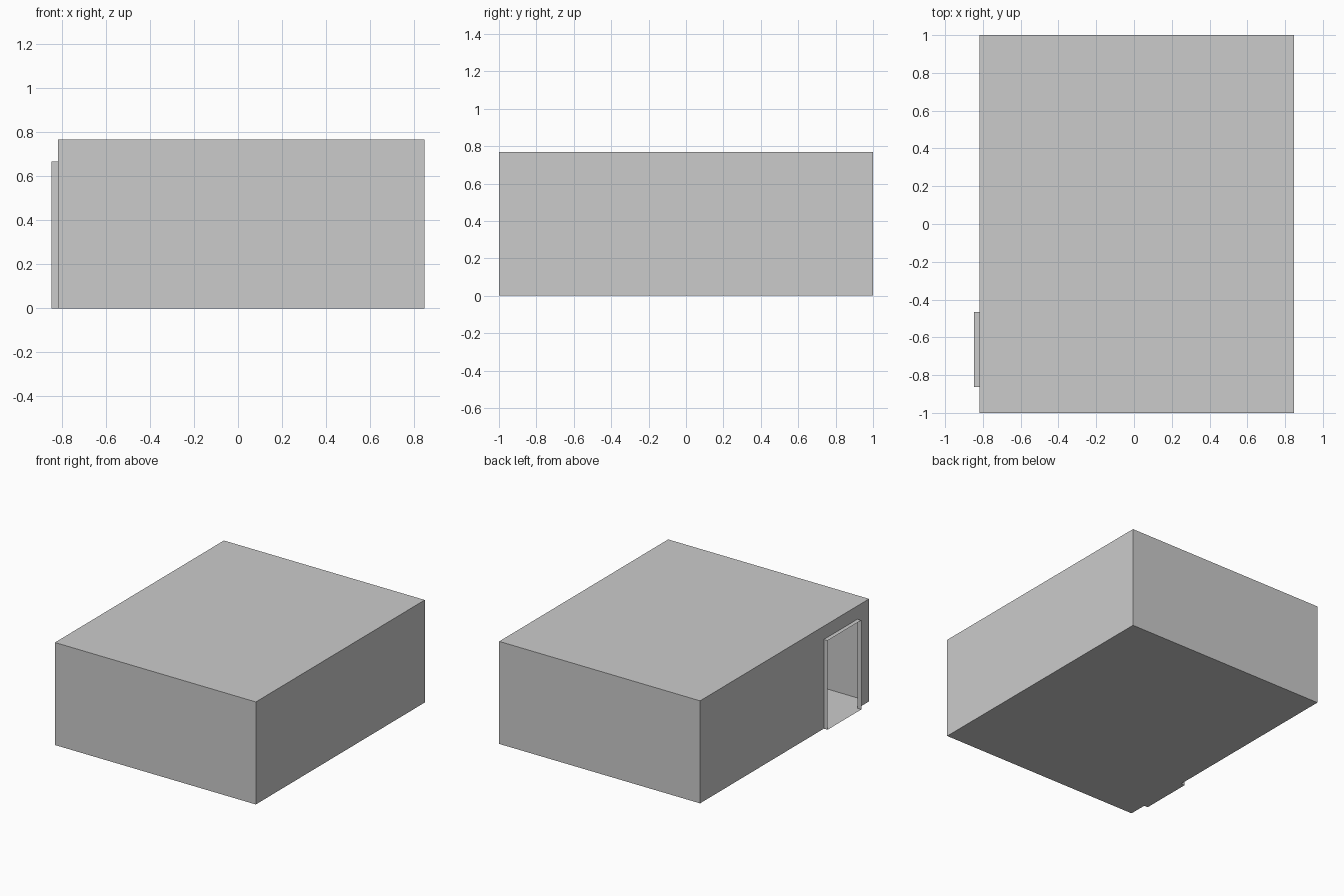
import bpy, bmesh

if "Cube" in bpy.data.objects:
    bpy.data.objects.remove(bpy.data.objects["Cube"])

X0, X1 = -0.817, 0.848      # room extent in x
LIP = -0.848                # outer edge of the doorway lip
Y, H = 1.0, 0.768           # half length, height
D0, D1, DH = -0.864, -0.465, 0.668   # doorway sides and height


def make_object(name, faces):
    """Build a thin sheet object from a few polygons."""
    bm = bmesh.new()
    for pts in faces:
        bm.faces.new([bm.verts.new(p) for p in pts])
    bmesh.ops.remove_doubles(bm, verts=bm.verts, dist=1e-5)
    me = bpy.data.meshes.new(name)
    bm.to_mesh(me)
    bm.free()
    ob = bpy.data.objects.new(name, me)
    bpy.context.collection.objects.link(ob)
    return ob


# Hollow room: floor, ceiling and three plain walls
floor = [(X0, -Y, 0), (X0, Y, 0), (X1, Y, 0), (X1, -Y, 0)]
ceiling = [(x, y, H) for x, y, z in reversed(floor)]
front_wall = [(X0, -Y, 0), (X1, -Y, 0), (X1, -Y, H), (X0, -Y, H)]
back_wall = [(x, Y, z) for x, y, z in reversed(front_wall)]
right_wall = [(X1, -Y, 0), (X1, Y, 0), (X1, Y, H), (X1, -Y, H)]

# Left wall split around the doorway
def panel(y0, y1, z0, z1):
    return [(X0, y1, z0), (X0, y0, z0), (X0, y0, z1), (X0, y1, z1)]

left_wall = [(X0, y, z) for y, z in
             [(Y, 0), (D1, 0), (D1, DH), (D0, DH), (D0, 0), (-Y, 0), (-Y, H), (Y, H)]]
make_object("room_shell", [floor, ceiling, front_wall, back_wall, right_wall, left_wall])

# Thin lip running around the doorway, including the threshold
loop = [(D0, 0), (D1, 0), (D1, DH), (D0, DH)]
lip = []
for (ya, za), (yb, zb) in zip(loop, loop[1:] + loop[:1]):
    lip.append([(X0, ya, za), (LIP, ya, za), (LIP, yb, zb), (X0, yb, zb)])
make_object("doorway_lip", lip)
